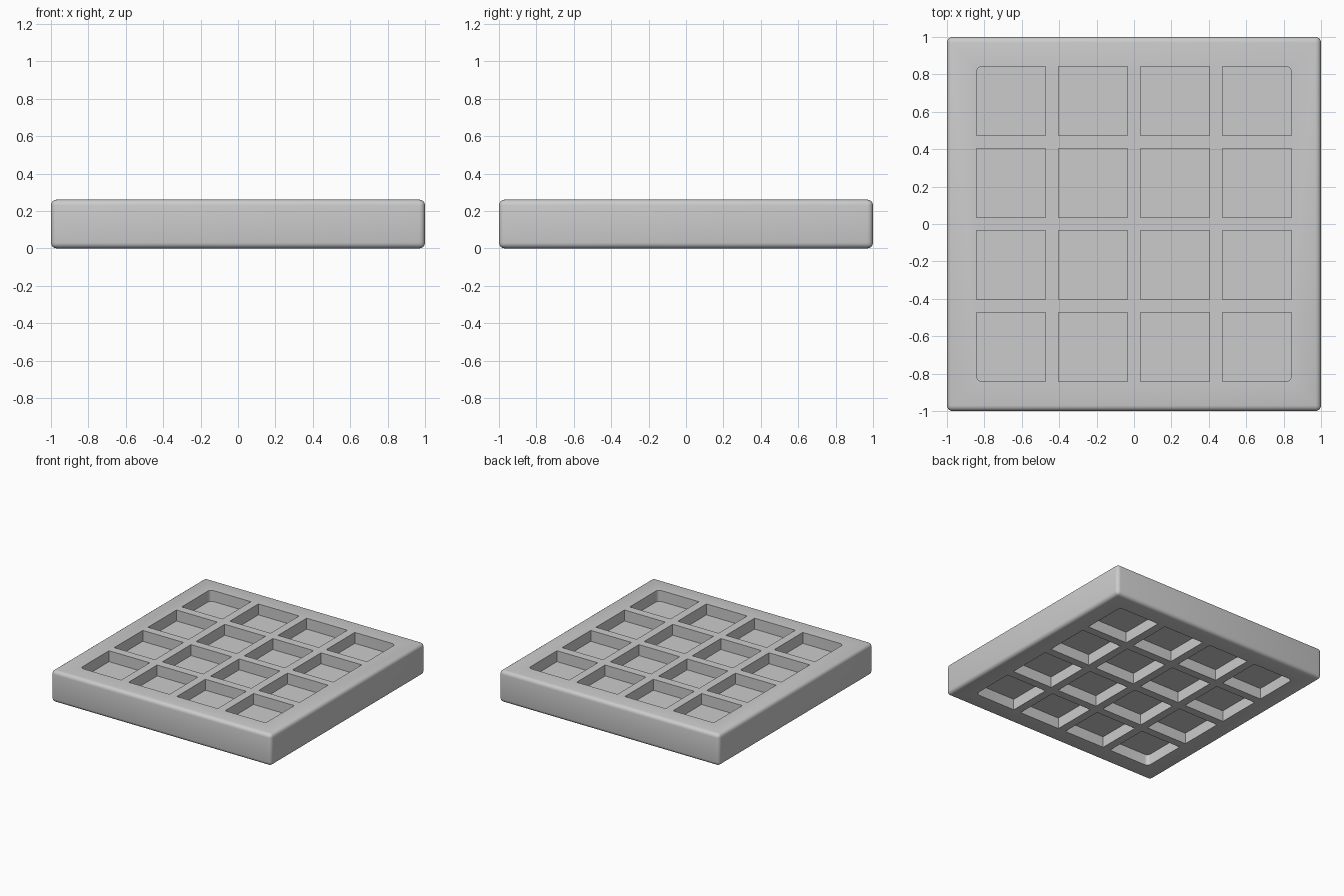
import bpy, bmesh
from mathutils import Matrix

if "Cube" in bpy.data.objects:
    bpy.data.objects.remove(bpy.data.objects["Cube"])

H = 0.26          # slab thickness
DEPTH = 0.09      # pocket depth on each face
POCKET = 0.37     # pocket side
PITCH = 0.438     # pocket spacing
ROUND = 0.03      # edge radius


def finish(name, bm):
    bmesh.ops.recalc_face_normals(bm, faces=bm.faces)
    me = bpy.data.meshes.new(name)
    bm.to_mesh(me)
    bm.free()
    ob = bpy.data.objects.new(name, me)
    bpy.context.collection.objects.link(ob)
    return ob


def add_box(bm, size, centre):
    m = Matrix.Translation(centre) @ Matrix.Diagonal((*size, 1))
    return bmesh.ops.create_cube(bm, size=1, matrix=m)['verts']


# Rounded square slab
bm = bmesh.new()
add_box(bm, (2, 2, H), (0, 0, H / 2))
bmesh.ops.bevel(bm, geom=bm.edges[:], offset=ROUND, segments=4,
                profile=0.5, affect='EDGES')
tray = finish("waffle_slab", bm)

# 4 x 4 pocket cutters for the top and bottom faces
bm = bmesh.new()
for z in (0, H):
    for i in range(4):
        for j in range(4):
            x, y = (i - 1.5) * PITCH, (j - 1.5) * PITCH
            add_box(bm, (POCKET, POCKET, 2 * DEPTH), (x, y, z))

# Round the four outermost vertical corners of the pocket field
lim = 1.5 * PITCH + POCKET / 2 - 0.001
corners = [e for e in bm.edges
           if all(abs(v.co.x) > lim and abs(v.co.y) > lim for v in e.verts)]
bmesh.ops.bevel(bm, geom=corners, offset=ROUND, segments=4,
                profile=0.5, affect='EDGES')
cutter = finish("pocket_cutter", bm)
cutter.hide_render = True

# Carve the pockets, then drop the cutter
mod = tray.modifiers.new("pockets", 'BOOLEAN')
mod.operation = 'DIFFERENCE'
mod.solver = 'EXACT'
mod.object = cutter
bpy.context.view_layer.objects.active = tray
tray.select_set(True)
bpy.ops.object.modifier_apply(modifier=mod.name)
bpy.data.objects.remove(cutter)
bpy.ops.object.shade_smooth_by_angle()
